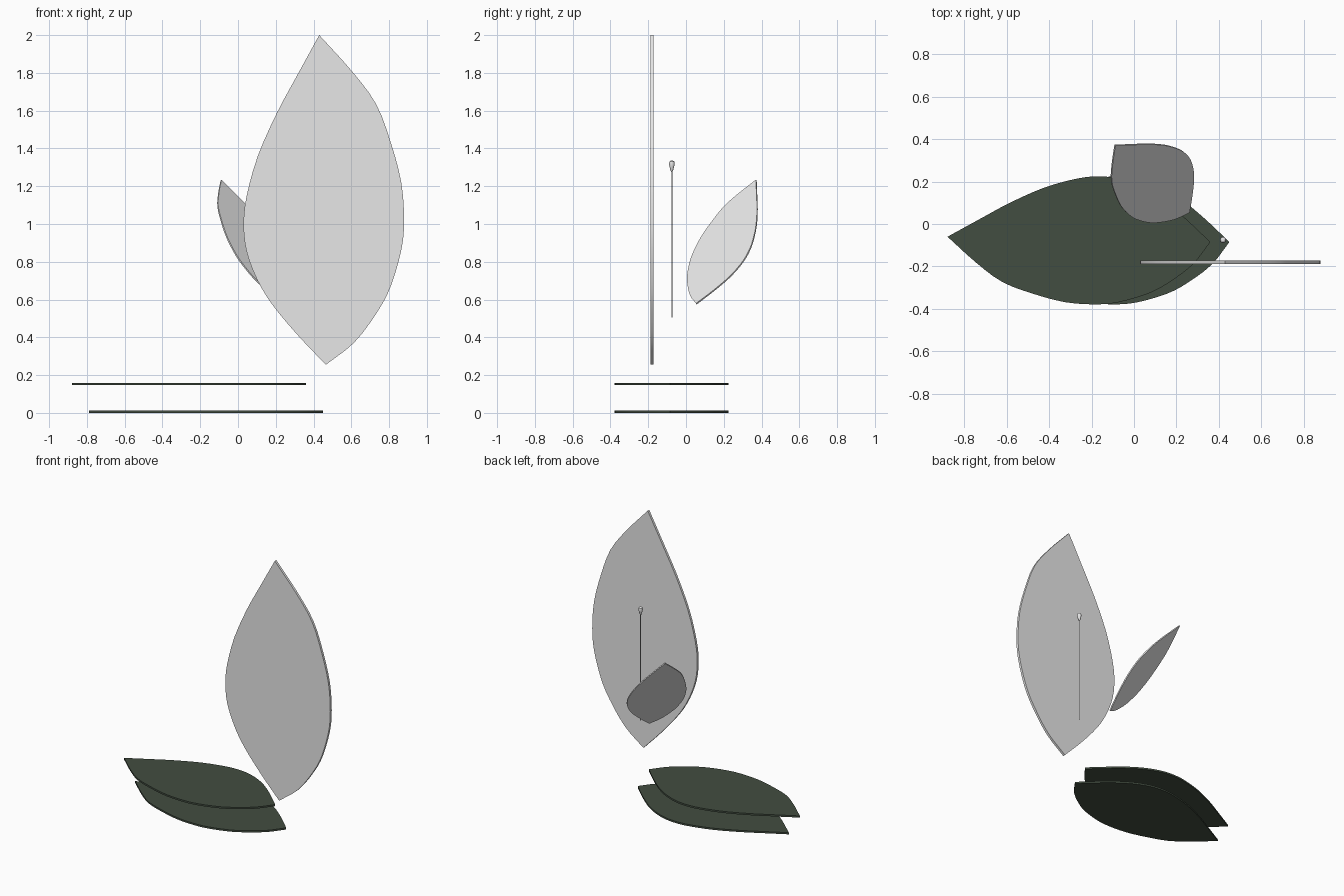
import bpy, bmesh
from mathutils import Vector

cube = bpy.data.objects.get("Cube")
if cube:
    bpy.data.objects.remove(cube, do_unlink=True)


def make_material(name, color):
    mat = bpy.data.materials.new(name)
    mat.use_nodes = True
    mat.diffuse_color = (*color, 1)
    mat.node_tree.nodes["Principled BSDF"].inputs["Base Color"].default_value = (*color, 1)
    return mat


white = make_material("petal white", (0.8, 0.8, 0.8))
green = make_material("leaf green", (0.055, 0.075, 0.052))

# Blade outline: (distance from tip, offset), for a blade of length one
STRAIGHT = [(0, 0), (.12, .069), (.235, .134), (.364, .194), (.484, .23), (.567, .241),
            (.65, .234), (.736, .204), (.814, .159), (.908, .084), (1, 0)]
ROUND = [(0, 0), (.109, .095), (.212, .168), (.332, .211), (.453, .24), (.567, .246),
         (.656, .236), (.765, .202), (.842, .16), (.934, .088), (1, 0)]


def smooth_side(points, steps=3):
    """Catmull-Rom curve through one side of the outline."""
    p = [Vector(q) for q in points]
    p = [2 * p[0] - p[1]] + p + [2 * p[-1] - p[-2]]
    out = []
    for a, b, c, d in zip(p, p[1:], p[2:], p[3:]):
        for i in range(steps):
            t = i / steps
            out.append(0.5 * (2 * b + (c - a) * t + (2 * a - 5 * b + 4 * c - d) * t * t
                              + (3 * b - a - 3 * c + d) * t ** 3))
    return out + [p[-2]]


def finish(name, bm, mat):
    bmesh.ops.recalc_face_normals(bm, faces=bm.faces)
    mesh = bpy.data.meshes.new(name)
    bm.to_mesh(mesh)
    bm.free()
    mesh.materials.append(mat)
    obj = bpy.data.objects.new(name, mesh)
    bpy.context.collection.objects.link(obj)
    bpy.ops.object.select_all(action='DESELECT')
    obj.select_set(True)
    bpy.context.view_layer.objects.active = obj
    bpy.ops.object.shade_smooth_by_angle()
    return obj


def blade(name, tip, base, side, mat):
    """Flat blade from tip to base; side points to its straighter edge."""
    tip, along = Vector(tip), Vector(base) - Vector(tip)
    length = along.length
    across = Vector(side)
    across = (across - along * across.dot(along) / length ** 2).normalized() * length
    half = along.cross(across).normalized() * 0.005 * length
    left, right = smooth_side(STRAIGHT), smooth_side(ROUND)
    outline = [(q.x, q.y) for q in left] + [(q.x, -q.y) for q in right[-2:0:-1]]
    bm = bmesh.new()
    verts = [bm.verts.new(tip + along * u + across * v - half) for u, v in outline]
    face = bm.faces.new(verts)
    top = bmesh.ops.extrude_face_region(bm, geom=[face])["geom"]
    bmesh.ops.translate(bm, vec=2 * half,
                        verts=[g for g in top if isinstance(g, bmesh.types.BMVert)])
    return finish(name, bm, mat)


# Leaves, the upper one shifted to the side
for name, shift, z in (("lower_leaf", 0.09, 0.0065), ("upper_leaf", 0, 0.153)):
    blade(name, (-0.88 + shift, -0.06, z), (0.36 + shift, -0.085, z), (0, 1, 0), green)

# Petals
blade("large_petal", (0.43, -0.18, 2), (0.465, -0.18, 0.255), (-1, 0, 0), white)
blade("small_petal", (-0.09, 0.372, 1.232), (0.26, 0.055, 0.577), (0.67, 0.74, 0), white)

# Stamen: thin stem with a teardrop head, as one turned profile
profile = [(0, .505), (.003, .505), (.003, 1.275), (.007, 1.285), (.012, 1.302),
           (.015, 1.318), (.013, 1.33), (.007, 1.335), (0, 1.336)]
bm = bmesh.new()
verts = [bm.verts.new((r, 0, z)) for r, z in profile]
edges = [bm.edges.new(pair) for pair in zip(verts, verts[1:])]
bmesh.ops.spin(bm, geom=verts + edges, cent=(0, 0, 0), axis=(0, 0, 1),
               angle=6.283185, steps=12)
bmesh.ops.remove_doubles(bm, verts=bm.verts, dist=0.0005)
finish("stamen", bm, white).location = (0.42, -0.075, 0)
